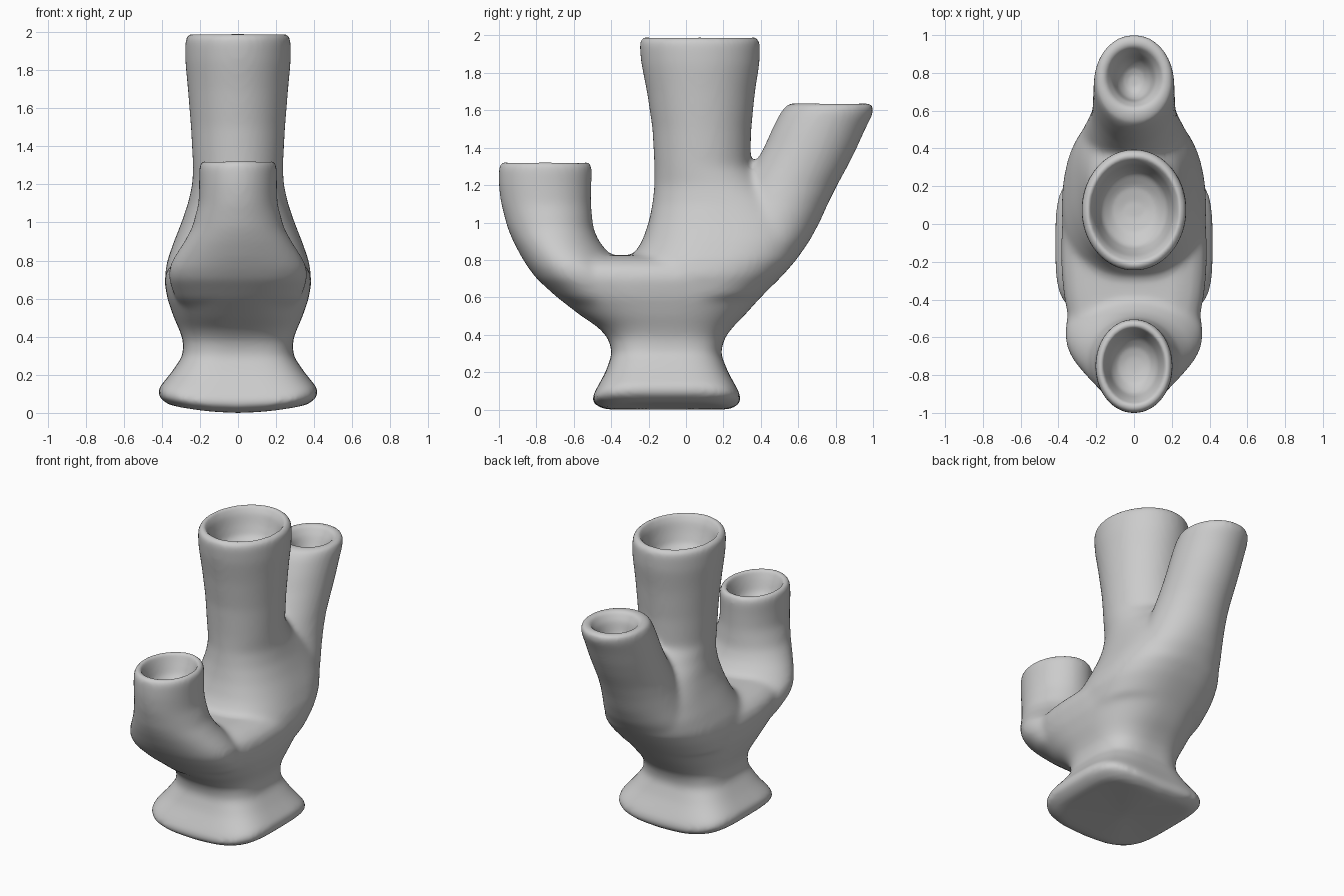
import bpy, bmesh, math


def add_loft(bm, slices, lift=0.0, seg=48):
    """Loft horizontal slices (z, y_front, y_back, half_width, squareness)."""
    rings = []
    for z, y0, y1, rx, n in slices:
        ring = []
        for i in range(seg):
            a = 2 * math.pi * i / seg
            c, s = math.cos(a), math.sin(a)
            x = rx * math.copysign(abs(c) ** (2 / n), c)
            y = (y0 + y1) / 2 + (y1 - y0) / 2 * math.copysign(abs(s) ** (2 / n), s)
            up = lift * (x / 0.41) ** 2 * max(0, 1 - z / 0.3)
            ring.append(bm.verts.new((x, y, z + up)))
        rings.append(ring)
    for a, b in zip(rings, rings[1:]):
        for i in range(seg):
            j = (i + 1) % seg
            bm.faces.new((a[i], a[j], b[j], b[i]))
    for ring, s, flip in ((rings[0], slices[0], True), (rings[-1], slices[-1], False)):
        mid = bm.verts.new((0, (s[1] + s[2]) / 2, s[0]))
        for i in range(seg):
            j = (i + 1) % seg
            bm.faces.new((ring[j], ring[i], mid) if flip else (ring[i], ring[j], mid))


def make_object(name, lofts):
    bm = bmesh.new()
    for slices, lift in lofts:
        add_loft(bm, slices, lift)
    me = bpy.data.meshes.new(name)
    bm.to_mesh(me)
    bm.free()
    ob = bpy.data.objects.new(name, me)
    bpy.context.collection.objects.link(ob)
    return ob


# Flared foot, waist and wide belly with a domed top
belly = [(0.0, -.44, .24, .36, 4), (.04, -.51, .30, .42, 4), (.09, -.49, .285, .42, 4),
         (.2, -.43, .225, .35, 3.6), (.3, -.395, .185, .29, 3.2), (.38, -.415, .205, .288, 2.8),
         (.44, -.47, .25, .31, 2.6), (.5, -.56, .31, .337, 2.5), (.6, -.69, .40, .372, 2.5),
         (.7, -.80, .50, .388, 2.4), (.76, -.84, .54, .37, 2.3), (.8, -.83, .54, .32, 2.2),
         (.825, -.78, .5, .24, 2)]
# Tall middle spout
middle = [(.6, -.3, .4, .36, 2.4), (.72, -.35, .52, .385, 2.5), (.8, -.3, .59, .372, 2.5),
          (.9, -.235, .63, .337, 2.5), (1.0, -.20, .63, .297, 2.4), (1.1, -.18, .56, .263, 2.2),
          (1.2, -.17, .44, .241, 2), (1.3, -.17, .345, .237, 2), (1.5, -.18, .35, .248, 2),
          (1.7, -.21, .37, .264, 2), (1.85, -.24, .394, .278, 2), (1.95, -.25, .397, .278, 2),
          (1.992, -.243, .39, .27, 2)]
# Short front spout, spreading into the belly
front = [(.5, -.54, -.2, .25, 2), (.6, -.69, -.25, .33, 2.2), (.7, -.80, -.32, .365, 2.2),
         (.76, -.845, -.35, .365, 2.1), (.82, -.883, -.40, .335, 2), (.9, -.925, -.465, .283, 2),
         (.97, -.955, -.495, .243, 2), (1.1, -.99, -.507, .208, 2), (1.2, -1.003, -.505, .205, 2),
         (1.29, -1.003, -.5, .205, 2), (1.328, -.995, -.507, .2, 2)]
# Leaning back spout
back = [(.6, .0, .40, .28, 2.2), (.8, .1, .59, .31, 2.2), (.9, .15, .66, .29, 2.1), (1.0, .2, .715, .262, 2),
        (1.1, .25, .76, .24, 2), (1.2, .3, .81, .225, 2), (1.3, .36, .865, .22, 2),
        (1.4, .415, .915, .218, 2), (1.5, .46, .96, .216, 2), (1.59, .505, 1.005, .213, 2),
        (1.638, .545, 1.005, .203, 2)]
vase = make_object("three_spout_vase", [(belly, .05), (middle, 0), (front, 0), (back, 0)])

# Bowl-shaped openings in the three spouts
holes = make_object("spout_openings", [
    ([(1.75, .03, .12, .06, 2), (1.765, -.05, .2, .12, 2), (1.81, -.12, .27, .175, 2),
      (1.88, -.15, .3, .197, 2), (1.95, -.175, .322, .215, 2), (1.985, -.2, .347, .235, 2),
      (2.1, -.22, .37, .25, 2)], 0),
    ([(1.13, -.78, -.71, .04, 2), (1.145, -.85, -.65, .09, 2), (1.19, -.9, -.6, .125, 2),
      (1.27, -.93, -.565, .148, 2), (1.32, -.955, -.545, .165, 2), (1.4, -.98, -.52, .18, 2)], 0),
    ([(1.44, .72, .79, .03, 2), (1.455, .69, .83, .06, 2), (1.5, .66, .87, .09, 2),
      (1.58, .645, .905, .115, 2), (1.632, .615, .94, .15, 2), (1.7, .59, .97, .18, 2)], 0)])
holes.hide_render = True
holes.hide_set(True)
holes.display_type = 'WIRE'


def fuse(voxel):
    m = vase.modifiers.new("fuse", 'REMESH')
    m.mode = 'VOXEL'
    m.voxel_size = voxel
    m.use_smooth_shade = True


def soften(iterations):
    m = vase.modifiers.new("soften", 'SMOOTH')
    m.factor = 0.5
    m.iterations = iterations


# Fuse the parts, blend the joins, cut the openings, round the rims
fuse(.016)
soften(14)
cut = vase.modifiers.new("openings", 'BOOLEAN')
cut.operation = 'DIFFERENCE'
cut.object = holes
fuse(.014)
soften(8)
